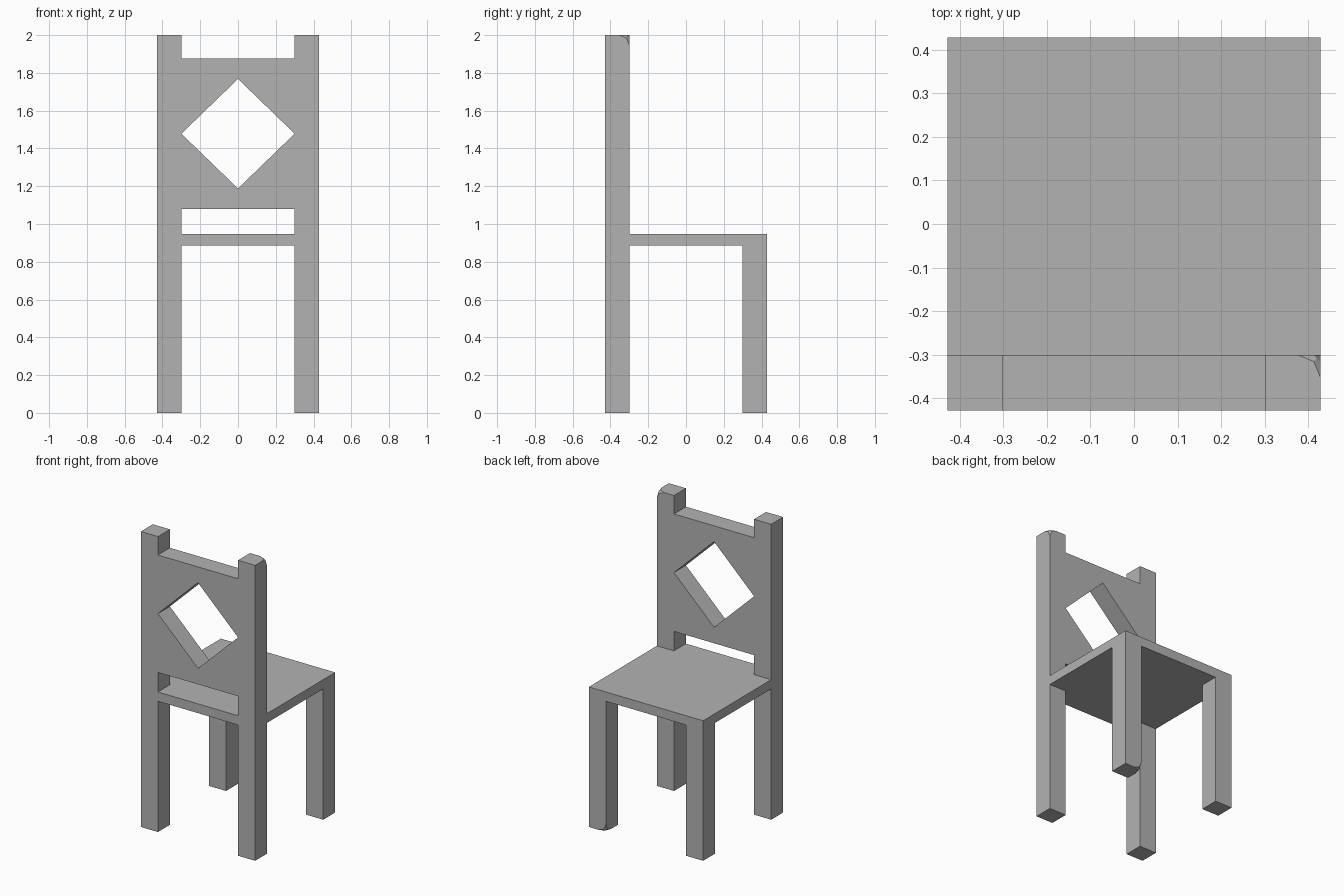
import bpy
import bmesh
from mathutils import Vector

if "Cube" in bpy.data.objects:
    bpy.data.objects.remove(bpy.data.objects["Cube"], do_unlink=True)

OUT, INN = 0.428, 0.30          # outer and inner faces of the legs
MID = (OUT + INN) / 2
THICK = OUT - INN
SEAT_LOW, SEAT_TOP = 0.885, 0.948

grey = bpy.data.materials.new("plain_grey")
grey.use_nodes = True
colour = (0.45, 0.45, 0.45, 1)
grey.diffuse_color = colour
grey.node_tree.nodes["Principled BSDF"].inputs["Base Color"].default_value = colour


def box(name, low, high, worn=None):
    """Box between two corners; the corner nearest 'worn' is rounded off."""
    low, high = Vector(low), Vector(high)
    bm = bmesh.new()
    bmesh.ops.create_cube(bm, size=1)
    for v in bm.verts:
        v.co = (low + high) / 2 + v.co * (high - low)
    if worn:
        tip = min(bm.verts, key=lambda v: (v.co - Vector(worn)).length)
        bmesh.ops.bevel(bm, geom=[tip], offset=0.053, segments=2,
                        profile=0.5, affect='VERTICES')
    mesh = bpy.data.meshes.new(name)
    bm.to_mesh(mesh)
    bm.free()
    mesh.materials.append(grey)
    obj = bpy.data.objects.new(name, mesh)
    bpy.context.collection.objects.link(obj)
    return obj


def combine(target, part, operation):
    """Merge a part into the target, or cut it out, then discard the part."""
    mod = target.modifiers.new(operation.lower(), 'BOOLEAN')
    mod.operation, mod.solver, mod.object = operation, 'EXACT', part
    bpy.context.view_layer.objects.active = target
    bpy.ops.object.modifier_apply(modifier=mod.name)
    bpy.data.objects.remove(part, do_unlink=True)


# Seat slab
chair = box("chair", (-OUT, -OUT, SEAT_LOW), (OUT, OUT, SEAT_TOP))

# Tall back posts and short legs; two corners on the left are worn
for side in (-1, 1):
    x0, x1 = sorted((side * INN, side * OUT))
    left = side > 0
    post = box("back_post", (x0, -OUT, 0), (x1, -INN, 2),
               (OUT, -INN, 2) if left else None)
    leg = box("leg", (x0, INN, 0), (x1, OUT, SEAT_TOP),
              (INN, OUT, 0) if left else None)
    combine(chair, post, 'UNION')
    combine(chair, leg, 'UNION')

# Back panel with a diamond opening
combine(chair, box("back_panel", (-MID, -OUT, 1.08), (MID, -INN, 1.875)), 'UNION')
diamond = box("diamond_cutter", (-1, -1, -1), (1, 1, 1))
corners = {(-1, -1): (0, -0.29), (1, -1): (INN, 0), (1, 1): (0, 0.29), (-1, 1): (-INN, 0)}
for v in diamond.data.vertices:
    x, z = corners[(round(v.co.x), round(v.co.z))]
    v.co = (x, -MID + v.co.y * THICK, 1.478 + z)
diamond.hide_render = True
combine(chair, diamond, 'DIFFERENCE')

# Clean flush joints into single flat faces
bm = bmesh.new()
bm.from_mesh(chair.data)
bmesh.ops.remove_doubles(bm, verts=bm.verts, dist=0.0005)
bmesh.ops.dissolve_limit(bm, angle_limit=0.01, verts=bm.verts, edges=bm.edges)
bmesh.ops.recalc_face_normals(bm, faces=bm.faces)
bm.to_mesh(chair.data)
bm.free()
